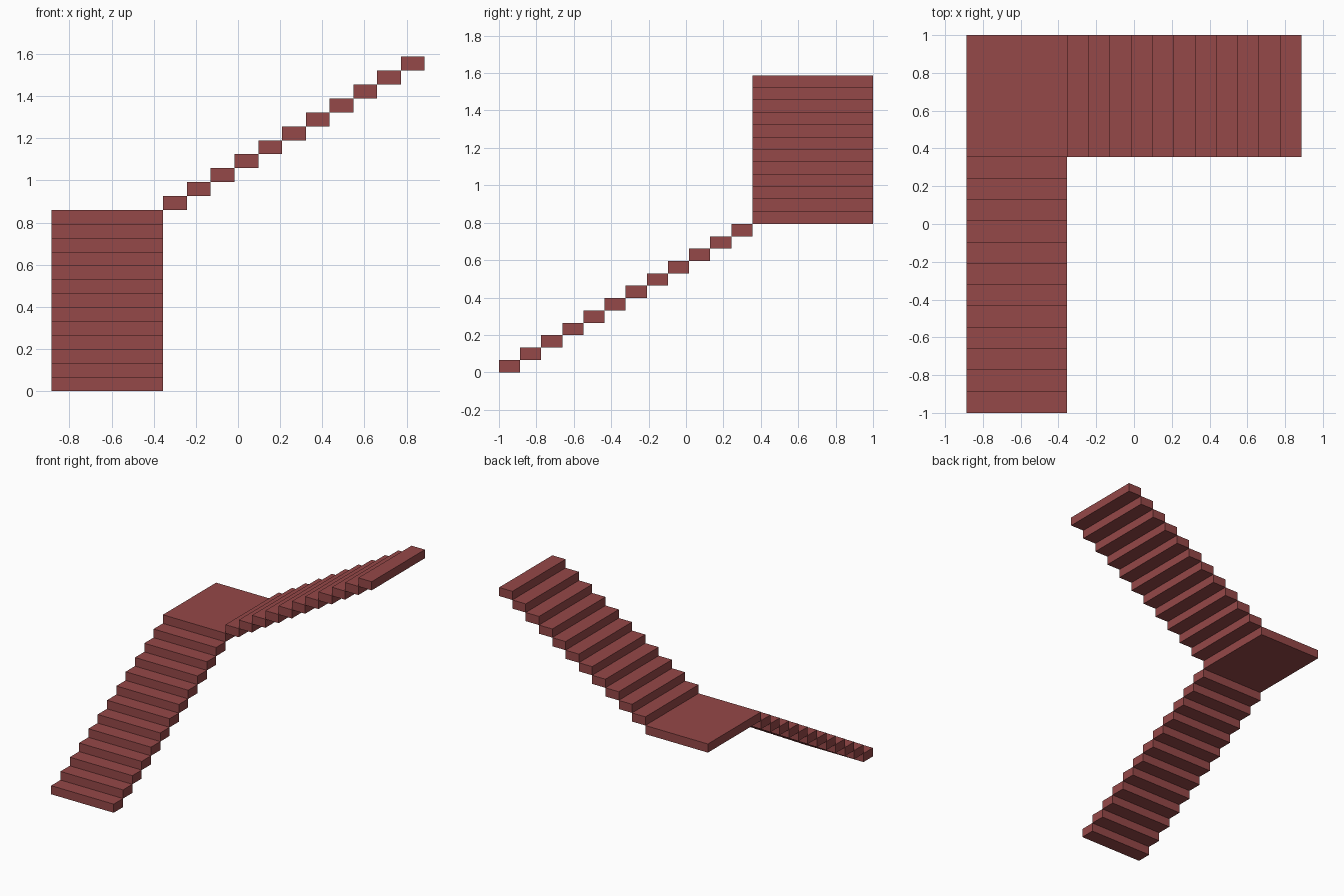
import bpy, bmesh
from mathutils import Vector

if "Cube" in bpy.data.objects:
    bpy.data.objects.remove(bpy.data.objects["Cube"])

RISE = 1.587 / 24                 # height of every step
X0, X1, X2 = -0.886, -0.355, 0.886
Y0, Y1, Y2 = -1.0, 0.355, 1.0
LOWER, UPPER = 12, 11             # step counts of the two flights

red = bpy.data.materials.new("brick red")
red.diffuse_color = (0.30, 0.065, 0.065, 1)
red.use_nodes = True
red.node_tree.nodes["Principled BSDF"].inputs["Base Color"].default_value = red.diffuse_color


def slab(name, level, x0, x1, y0, y1):
    """Solid block one rise thick at the given step level."""
    lo = Vector((x0, y0, level * RISE))
    hi = Vector((x1, y1, (level + 1) * RISE))
    bm = bmesh.new()
    bmesh.ops.create_cube(bm, size=1)
    bmesh.ops.scale(bm, vec=hi - lo, verts=bm.verts)
    mesh = bpy.data.meshes.new(name)
    bm.to_mesh(mesh)
    bm.free()
    mesh.materials.append(red)
    obj = bpy.data.objects.new(name, mesh)
    obj.location = (lo + hi) / 2
    bpy.context.collection.objects.link(obj)


# lower flight, climbing toward the back
run = (Y1 - Y0) / LOWER
for i in range(LOWER):
    slab(f"lower_step_{i + 1}", i, X0, X1, Y0 + i * run, Y0 + (i + 1) * run)

# corner landing
slab("landing", LOWER, X0, X1, Y1, Y2)

# upper flight, climbing to the right
run = (X2 - X1) / UPPER
for i in range(UPPER):
    slab(f"upper_step_{i + 1}", LOWER + 1 + i, X1 + i * run, X1 + (i + 1) * run, Y1, Y2)
